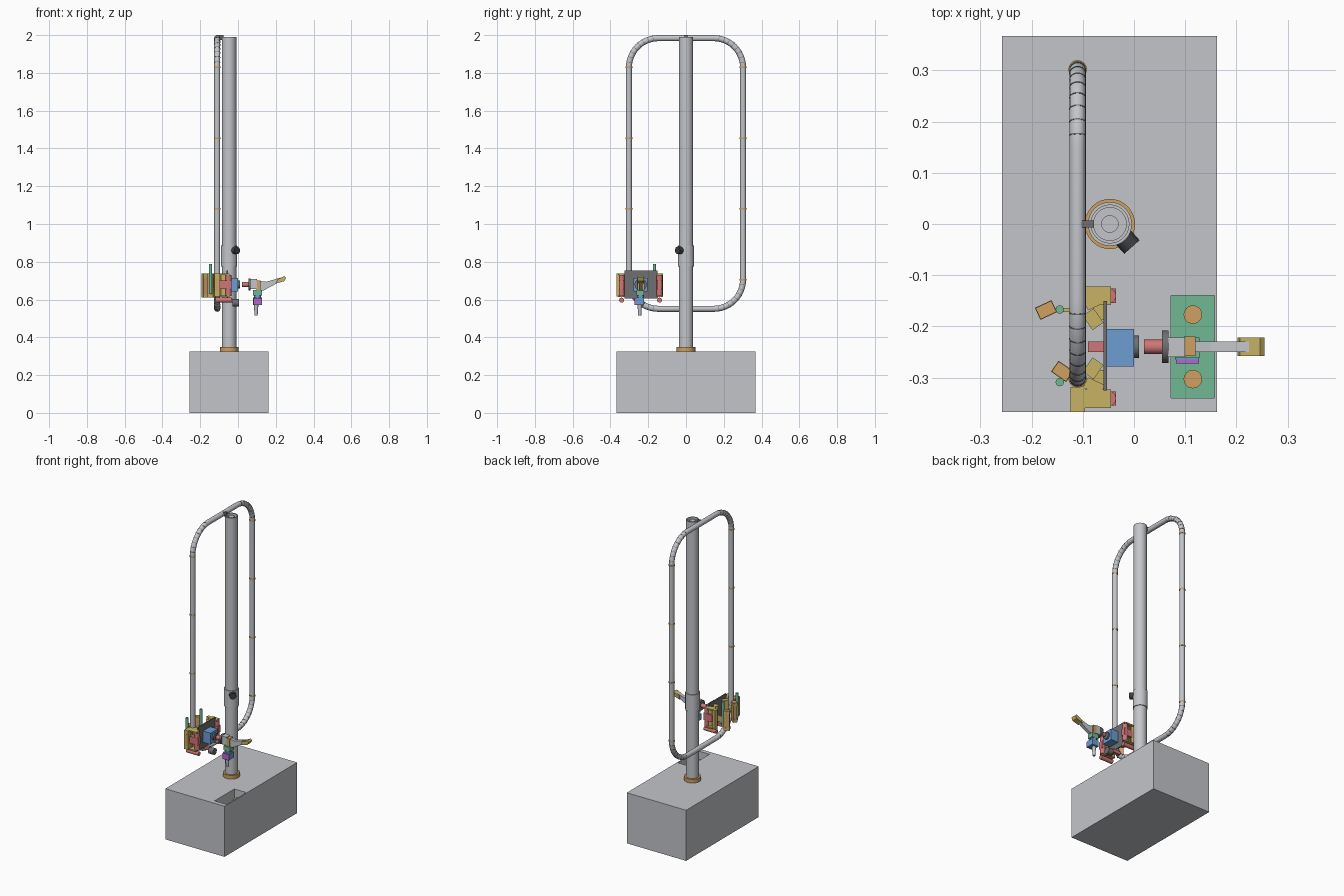
import bpy, bmesh, math
from mathutils import Vector, Matrix

old = bpy.data.objects.get("Cube")
if old:
    bpy.data.objects.remove(old, do_unlink=True)


def material(name, r, g, b):
    m = bpy.data.materials.new(name)
    m.use_nodes = True
    m.diffuse_color = (r, g, b, 1)
    m.node_tree.nodes["Principled BSDF"].inputs["Base Color"].default_value = (r, g, b, 1)
    return m


GREY = material("light grey", .55, .56, .59)
DARK = material("dark grey", .16, .16, .17)
BLACK = material("charcoal", .05, .05, .055)
ORANGE = material("orange", .62, .35, .12)
YELLOW = material("yellow", .58, .45, .13)
RED = material("red", .64, .18, .18)
BLUE = material("blue", .15, .34, .64)
GREEN = material("green", .16, .48, .30)
PURPLE = material("purple", .45, .14, .62)


def finish(name, bm, *mats, smooth=False):
    bmesh.ops.recalc_face_normals(bm, faces=bm.faces)
    mesh = bpy.data.meshes.new(name)
    bm.to_mesh(mesh)
    bm.free()
    for m in mats:
        mesh.materials.append(m)
    ob = bpy.data.objects.new(name, mesh)
    bpy.context.collection.objects.link(ob)
    if smooth:
        bpy.ops.object.select_all(action='DESELECT')
        ob.select_set(True)
        bpy.context.view_layer.objects.active = ob
        bpy.ops.object.shade_smooth_by_angle(angle=math.radians(35))
    return ob


def box(name, mat, x, y, z, turn=0):
    """Box from (low, high) ranges, optionally turned about its vertical axis."""
    ranges = (x, y, z)
    mid = Vector([(a + b) / 2 for a, b in ranges])
    size = [b - a for a, b in ranges]
    bm = bmesh.new()
    bmesh.ops.create_cube(bm, size=1, matrix=Matrix.Translation(mid)
                          @ Matrix.Rotation(math.radians(turn), 4, 'Z') @ Matrix.Diagonal((*size, 1)))
    return finish(name, bm, mat)


def rod(name, mat, start, end, r, r2=None, sides=32):
    """Cylinder or cone between two points."""
    a, b = Vector(start), Vector(end)
    turn = (b - a).to_track_quat('Z', 'Y').to_matrix().to_4x4()
    bm = bmesh.new()
    bmesh.ops.create_cone(bm, cap_ends=True, segments=sides, radius1=r, radius2=r if r2 is None else r2,
                          depth=(b - a).length, matrix=Matrix.Translation((a + b) / 2) @ turn)
    return finish(name, bm, mat, smooth=True)


def side_profile(name, mat, points, y0, y1):
    """Extrude an x-z outline along y."""
    bm = bmesh.new()
    face = bm.faces.new([bm.verts.new((x, y0, z)) for x, z in points])
    new = bmesh.ops.extrude_face_region(bm, geom=[face])["geom"]
    bmesh.ops.translate(bm, vec=(0, y1 - y0, 0), verts=[v for v in new if isinstance(v, bmesh.types.BMVert)])
    return finish(name, bm, mat)


# Base block with a sunken green tray in its top
bm = bmesh.new()
bmesh.ops.create_cube(bm, size=1, matrix=Matrix.Translation((-.048, 0, .162)) @ Matrix.Diagonal((.42, .735, .324, 1)))
for axis, at in ((0, .072), (0, .157), (1, -.34), (1, -.14)):
    co, no = Vector(), Vector()
    co[axis], no[axis] = at, 1
    bmesh.ops.bisect_plane(bm, geom=bm.verts[:] + bm.edges[:] + bm.faces[:], plane_co=co, plane_no=no)
top = min(bm.faces, key=lambda f: (f.calc_center_median() - Vector((.115, -.24, .324))).length)
floor = bmesh.ops.extrude_discrete_faces(bm, faces=[top])["faces"][0]
bmesh.ops.translate(bm, vec=(0, 0, -.12), verts=floor.verts[:])
floor.material_index = 1
finish("base_block", bm, GREY, GREEN)
for i, y in enumerate((-.303, -.177)):
    rod(f"tray_post_{i + 1}", ORANGE, (.115, y, .2), (.115, y, .285), .018)

# Mast: turned profile with a grooved top
PX = -.047
bm = bmesh.new()
outline = [(0, 1.985), (.017, 1.985), (.017, 1.96), (.032, 1.96), (.032, 1.99), (.038, 1.99), (.038, .324)]
verts = [bm.verts.new((r, 0, z)) for r, z in outline]
edges = [bm.edges.new(p) for p in zip(verts, verts[1:])]
bmesh.ops.spin(bm, geom=verts + edges, axis=(0, 0, 1), cent=(0, 0, 0), angle=math.tau, steps=40)
bmesh.ops.remove_doubles(bm, verts=bm.verts, dist=.0001)
bmesh.ops.translate(bm, vec=(PX, 0, 0), verts=bm.verts)
finish("mast", bm, GREY, smooth=True)
rod("mast_collar", ORANGE, (PX, 0, .324), (PX, 0, .348), .049)
rod("mast_sleeve", GREY, (PX, 0, .775), (PX, 0, .885), .043)
rod("clamp_stem", DARK, (PX, 0, .86), (-.017, -.03, .86), .014)
rod("clamp_knob", BLACK, (-.021, -.026, .86), (-.004, -.045, .86), .02)
box("top_bracket", DARK, (-.103, -.078), (-.007, .007), (1.975, 2))

# Tube loop: rounded rectangle in the y-z plane
TX, TY, LOW, HIGH, R, TR = -.11, .302, .551, 1.984, .155, .016
CORNERS = ((1, HIGH - R, 0), (-1, HIGH - R, 90), (-1, LOW + R, 180), (1, LOW + R, 270))


def bend(side, z, start, t):
    """Point and direction on a corner, t from 0 to 1."""
    a = math.radians(start + 90 * t)
    return (Vector((TX, side * (TY - R) + R * math.cos(a), z + R * math.sin(a))),
            Vector((0, -math.sin(a), math.cos(a))))


path = [bend(*c, i / 12)[0] for c in CORNERS for i in range(13)]
curve = bpy.data.curves.new("tube_path", 'CURVE')
curve.dimensions = '3D'
curve.bevel_depth, curve.bevel_resolution = TR, 6
spline = curve.splines.new('POLY')
spline.points.add(len(path) - 1)
for p, co in zip(spline.points, path):
    p.co = (*co, 1)
spline.use_cyclic_u = True
curve.materials.append(GREY)
tube = bpy.data.objects.new("tube_loop", curve)
bpy.context.collection.objects.link(tube)
bpy.ops.object.select_all(action='DESELECT')
tube.select_set(True)
bpy.context.view_layer.objects.active = tube
bpy.ops.object.convert(target='MESH')
bpy.ops.object.shade_smooth_by_angle(angle=math.radians(35))

# Segment seams in the bends and orange joints on the straights
for c in CORNERS:
    for i in range(1, 9):
        p, d = bend(*c, i / 9)
        rod("bend_seam", DARK, p - d * .0012, p + d * .0012, TR + .0006, sides=24)
for y in (-TY, TY):
    for z in (.706, 1.08, 1.455, 1.829):
        rod("tube_joint", ORANGE, (TX, y, z - .004), (TX, y, z + .004), TR + .002, sides=24)

# Carriage plate and motor
AY, AZ = -.24, .68
box("carriage_plate", DARK, (-.06, -.053), (-.325, -.15), (.605, .755))
box("motor", BLUE, (-.053, 0), (-.278, -.205), (.642, .714))
rod("motor_shaft", DARK, (0, AY, AZ), (.01, AY, AZ), .022)
rod("lower_knob", DARK, (-.03, AY, .583), (.004, AY, .583), .02)
box("knob_mount", RED, (-.09, -.03), (-.25, -.23), (.585, .605))

# Clamp heads: vertical jaws, rollers and pins
JAW = (.615, .737)


def jaw(name, mat, x, y, w, d, turn, z=JAW):
    return box(name, mat, (x - w / 2, x + w / 2), (y - d / 2, y + d / 2), z, turn)


for tag, y, s in (("front", -.305, -1), ("rear", -.163, 1)):
    ry = y + s * .036 if s < 0 else y + .023
    jaw(f"{tag}_inner_jaw", YELLOW, -.08, y - s * .005 + .018 * -s, .026, .034, 35 * s)
    jaw(f"{tag}_side_jaw", YELLOW, -.078, y + s * .012, .036, .022, 25 * s)
    jaw(f"{tag}_back_jaw", YELLOW, -.108, y + s * .026, .03, .02, -20 * s)
    box(f"{tag}_link", YELLOW, (-.08, -.055), (y - .025, y + .02), (.64, .66))
    rod(f"{tag}_roller", RED, (-.05, ry, .62), (-.05, ry, .73), .015)
    box(f"{tag}_roller_cap", RED, (-.095, -.035), (ry - .014, ry + .014), (.655, .7))
    rod(f"{tag}_lower_roller", RED, (-.12, ry, .597), (-.035, ry, .597), .013)
    for z in (.613, .73):
        box(f"{tag}_roller_bracket", YELLOW, (-.1, -.045), (ry - .018, ry + .018), (z, z + .008))
    rod(f"{tag}_pin", GREEN, (-.145, y - .004, .63), (-.145, y - .004, .787), .008)
box("front_outer_jaw", YELLOW, (-.124, -.096), (-.367, -.318), JAW)
box("front_jaw_inlay", ORANGE, (-.118, -.102), (-.3675, -.36), (.64, .71))
for tag, x, y, turn in (("front", -.14, -.288, -35), ("rear", -.172, -.168, 25)):
    jaw(f"{tag}_pad", ORANGE, x, y, .034, .024, turn)
    jaw(f"{tag}_pad_rim", YELLOW, x, y, .036, .026, turn, (.612, .63))
    jaw(f"{tag}_pad_top_rim", YELLOW, x, y, .036, .026, turn, (.718, .733))
    box(f"{tag}_pad_arm", YELLOW, (x, -.105), (y - .004, y + .004), (.65, .69))

# Tool arm
rod("coupling", RED, (.02, AY, AZ), (.056, AY, AZ), .014)
rod("coupling_disc", DARK, (.055, AY, AZ), (.067, AY, AZ), .032)
box("arm_block", GREY, (.066, .1), (-.26, -.222), (.655, .708))
box("arm_joint", ORANGE, (.098, .12), (-.258, -.22), (.648, .702))
side_profile("arm", GREY, [(.118, .65), (.135, .648), (.21, .688), (.225, .716), (.15, .694), (.118, .698)], -.25, -.23)
side_profile("arm_tip", YELLOW, [(.202, .685), (.246, .698), (.255, .716), (.246, .724), (.207, .706)], -.258, -.222)

# Hanging tool with nozzle
box("tool_mount", GREEN, (.08, .128), (-.262, -.222), (.622, .65))
rod("tool_neck", BLUE, (.104, AY, .605), (.104, AY, .625), .018)
box("tool_body", BLUE, (.08, .127), (-.265, -.222), (.572, .61))
box("tool_front_panel", PURPLE, (.082, .127), (-.273, -.265), (.57, .608))
rod("nozzle", GREY, (.096, -.245, .515), (.096, -.245, .572), .008, .012)
